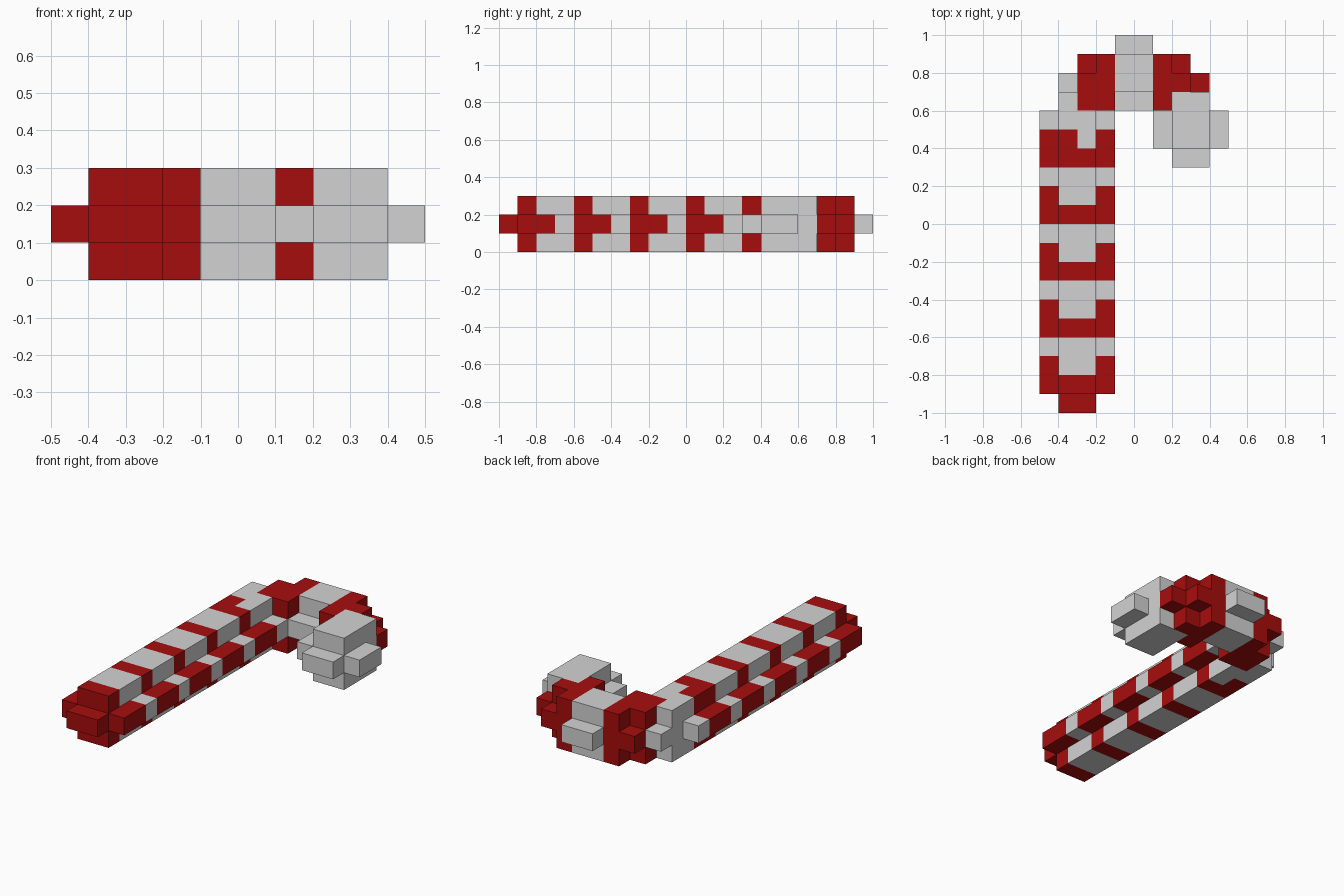
import bpy
import bmesh
from mathutils import Vector

if "Cube" in bpy.data.objects:
    bpy.data.objects.remove(bpy.data.objects["Cube"], do_unlink=True)

SIZE = 0.1          # edge of one block
WHITE, RED = 0, 1


def make_material(name, colour):
    mat = bpy.data.materials.new(name)
    mat.use_nodes = True
    mat.diffuse_color = colour
    mat.node_tree.nodes["Principled BSDF"].inputs["Base Color"].default_value = colour
    return mat


materials = [make_material("sugar white", (0.65, 0.65, 0.65, 1)),
             make_material("candy red", (0.39, 0.004, 0.004, 1))]

parts = {"shaft": {}, "bend": {}, "hook_end": {}}
MIDDLE, OUTER = (1,), (0, 2)    # the core layer, and the two cover layers


def fill(part, layers, x0, x1, y0, y1, colour):
    """Fill a rectangle of blocks; colour is an index or a rule of column and row."""
    for x in range(x0, x1):
        for y in range(y0, y1):
            for z in layers:
                parts[part][x, y, z] = colour(x, y) if callable(colour) else colour


# Shaft: stripes repeat every three blocks, twice as wide on the side ribs
def cover_stripe(x, y):
    return RED if y % 3 == 0 and y < 6 or (x, y) == (-4, 4) else WHITE


def rib_stripe(x, y):
    return RED if y % 3 != 2 else WHITE


fill("shaft", OUTER, -4, -2, -9, 6, cover_stripe)
fill("shaft", MIDDLE, -5, -1, -9, 6, rib_stripe)
fill("shaft", MIDDLE, -4, -2, -10, -9, RED)
fill("shaft", OUTER + MIDDLE, -4, -3, 6, 7, WHITE)
fill("shaft", MIDDLE, -4, -3, 7, 8, WHITE)

# Bend: stepped arch, red shoulders on both sides of a white crown
ALL = OUTER + MIDDLE
fill("bend", ALL, -3, -2, 6, 8, RED)
fill("bend", MIDDLE, -3, -2, 8, 9, RED)
fill("bend", ALL, -2, -1, 6, 9, RED)
fill("bend", ALL, -1, 1, 7, 9, WHITE)
fill("bend", MIDDLE, -1, 1, 6, 10, WHITE)
fill("bend", ALL, 1, 2, 6, 9, RED)
fill("bend", ALL, 2, 3, 7, 8, RED)
fill("bend", MIDDLE, 2, 3, 8, 9, RED)
fill("bend", MIDDLE, 3, 4, 7, 8, RED)

# Hook end: white block with a rib on each free side
fill("hook_end", ALL, 2, 4, 4, 7, WHITE)
fill("hook_end", MIDDLE, 1, 5, 4, 6, WHITE)
fill("hook_end", MIDDLE, 2, 4, 3, 4, WHITE)

# Skin each part, leaving out faces hidden between blocks
solid = {cell for cells in parts.values() for cell in cells}
for name, cells in parts.items():
    bm = bmesh.new()
    for cell, colour in cells.items():
        centre = Vector(cell) + Vector((0.5, 0.5, 0.5))
        for axis in range(3):
            for sign in (-1, 1):
                normal = Vector((0, 0, 0))
                normal[axis] = sign
                if tuple(int(c + n) for c, n in zip(cell, normal)) in solid:
                    continue
                side = Vector((0, 0, 0))
                side[(axis + 1) % 3] = 0.5
                up = normal.cross(side)
                middle = centre + normal / 2
                corners = (-side - up, side - up, side + up, up - side)
                face = bm.faces.new([bm.verts.new((middle + c) * SIZE) for c in corners])
                face.material_index = colour
    bmesh.ops.remove_doubles(bm, verts=bm.verts[:], dist=0.001)
    mesh = bpy.data.meshes.new(name)
    bm.to_mesh(mesh)
    bm.free()
    for mat in materials:
        mesh.materials.append(mat)
    bpy.context.collection.objects.link(bpy.data.objects.new(name, mesh))
